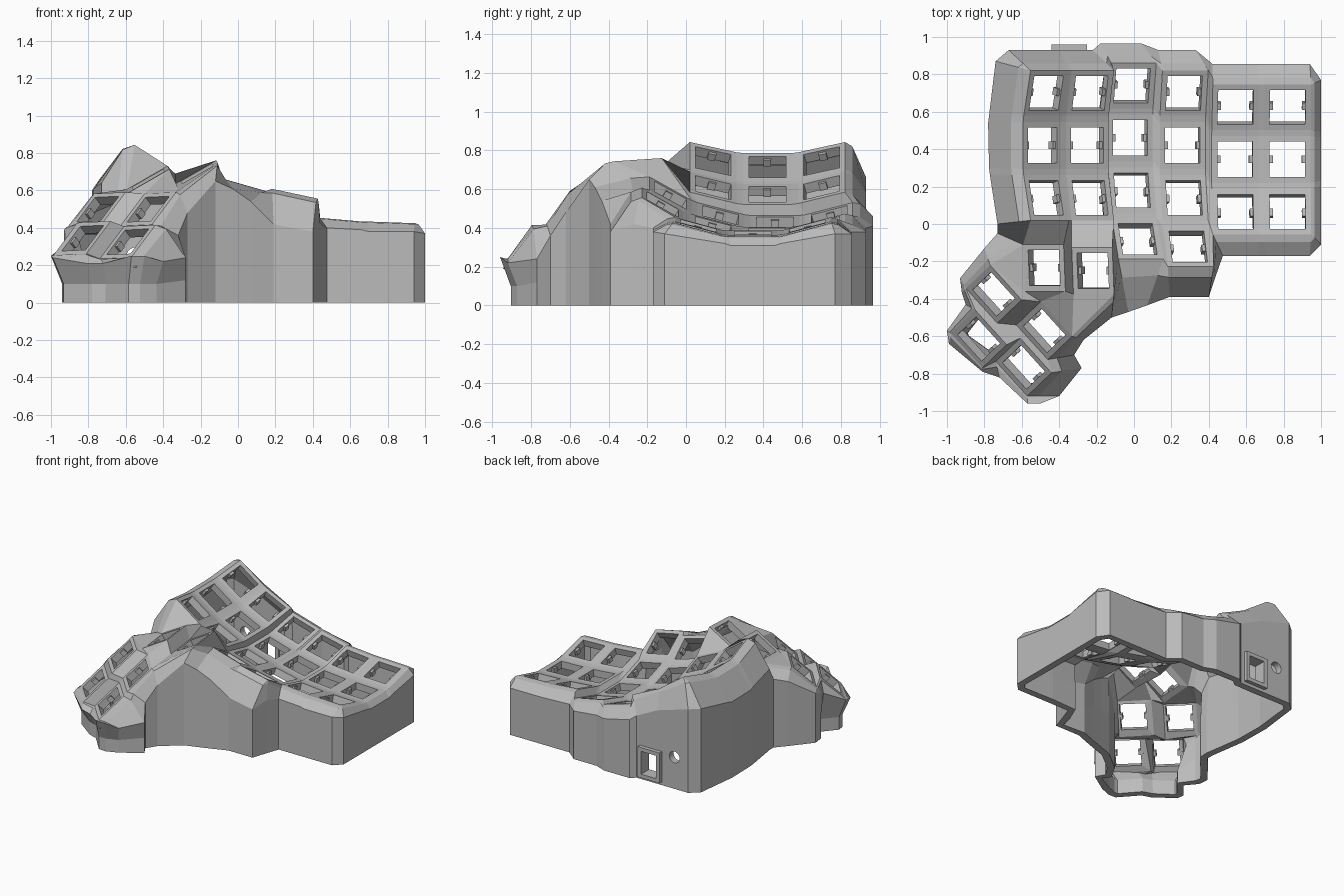
import bpy, bmesh, math
from mathutils import Matrix, Vector

cube = bpy.data.objects.get("Cube")
if cube:
    bpy.data.objects.remove(cube, do_unlink=True)

grey = bpy.data.materials.new("case_grey")
grey.use_nodes = True
GREY = (0.5, 0.5, 0.5, 1)
grey.diffuse_color = GREY
grey.node_tree.nodes["Principled BSDF"].inputs["Base Color"].default_value = GREY

HOLE, PLATE, WALL = 0.095, 0.125, 0.055
RADIUS, STEP = 1.08, math.radians(15)


def finish(bm, name):
    mesh = bpy.data.meshes.new(name)
    bm.to_mesh(mesh)
    bm.free()
    mesh.materials.append(grey)
    ob = bpy.data.objects.new(name, mesh)
    bpy.context.collection.objects.link(ob)
    return ob


def box(bm, frame, centre, size):
    m = frame @ Matrix.Translation(centre) @ Matrix.Diagonal((*size, 1))
    bmesh.ops.create_cube(bm, size=1, matrix=m)


def frame_from(centre, u, v):
    u = Vector(u).normalized()
    n = u.cross(Vector(v)).normalized()
    m = Matrix((u, n.cross(u), n)).transposed().to_4x4()
    m.translation = centre
    return m


# Key frames: curved finger columns (x, y, z, tilt, number of rows)
columns = [
    (-0.49, 0.42, 0.715, 35, 3),
    (-0.25, 0.42, 0.575, 25, 3),
    (-0.02, 0.46, 0.43, 16, 4),
    (0.26, 0.42, 0.38, 12, 4),
    (0.54, 0.345, 0.375, 5, 3),
    (0.82, 0.345, 0.36, 2, 3),
]
frames = {}
for c, (x, y, z, tilt, rows) in enumerate(columns, 1):
    for r in range(1, rows + 1):
        arc = (Matrix.Translation((0, 0, RADIUS))
               @ Matrix.Rotation((2 - r) * STEP, 4, "X")
               @ Matrix.Translation((0, 0, -RADIUS)))
        tilted = Matrix.Rotation(math.radians(tilt), 4, "Y")
        frames[f"{c}{r}"] = Matrix.Translation((x, y, z)) @ tilted @ arc

# Thumb cluster: two upper keys, then two rows of turned keys
upper_u, upper_v = (0.87, 0, 0.5), (0, 1, 0.09)
lower_u, lower_v = (0.67, -0.74, 0.03), (0.53, 0.48, 0.69)
for key, centre in {"A": (-0.48, -0.235, 0.66), "B": (-0.22, -0.25, 0.69)}.items():
    frames[key] = frame_from(centre, upper_u, upper_v)
for key, centre in {"C": (-0.75, -0.375, 0.5), "D": (-0.48, -0.57, 0.5),
                    "E": (-0.83, -0.615, 0.345), "F": (-0.59, -0.765, 0.325)}.items():
    frames[key] = frame_from(centre, lower_u, lower_v)

# Key plates with square openings (corners: 0 front left, then anticlockwise)
shell = bmesh.new()
corner = {}
for key, m in frames.items():
    signs = [(-1, -1), (1, -1), (1, 1), (-1, 1)]
    outer = [shell.verts.new(m @ Vector((a * PLATE, b * PLATE, 0))) for a, b in signs]
    inner = [shell.verts.new(m @ Vector((a * HOLE, b * HOLE, 0))) for a, b in signs]
    for i in range(4):
        j = (i + 1) % 4
        shell.faces.new((outer[i], outer[j], inner[j], inner[i]))
        corner[f"{key}{i}"] = outer[i]


def face(verts):
    verts = list(dict.fromkeys(verts))
    if len(verts) > 2:
        shell.faces.new(verts)


def web(names):
    face([corner[n] for n in names.split()])


# Webs between neighbouring finger keys
for c in range(1, 7):
    for r in range(1, 5):
        k, side, front, diag = f"{c}{r}", f"{c+1}{r}", f"{c}{r+1}", f"{c+1}{r+1}"
        if front in frames:
            web(f"{k}0 {front}3 {front}2 {k}1")
        if k in frames and side in frames:
            web(f"{k}1 {side}0 {side}3 {k}2")
        if front in frames and diag in frames:
            web(f"{k}1 {front}2 {diag}3 {side}0")

# Webs joining the thumb cluster and the longer columns
for names in (
    "431 442 441 530", "231 343 330", "231 B2 343", "343 B2 B1 340",
    "130 A3 A2 131", "131 A2 B3 230", "230 B3 B2 231", "A1 B0 B3 A2",
    "A0 D3 A1", "A1 D3 D2 B0", "B0 D2 B1", "A0 C2 D3", "A0 C3 C2", "A3 C3 A0",
    "C2 C1 D0 D3", "C0 E3 E2 C1", "D0 F3 F2 D1", "C1 E2 F3 D0", "E2 E1 F0 F3",
):
    web(names)

# Outer wall: plate corner, then shoulder position
back_rim = [
    ("113", -0.74, 0.87, 0.66), ("113", -0.67, 0.93, 0.66), ("112", -0.40, 0.93, 0.58),
    ("213", -0.36, 0.93, 0.56), ("212", -0.22, 0.93, 0.49), ("313", -0.18, 0.965, 0.46),
    ("312", 0.04, 0.965, 0.41), ("413", 0.13, 0.93, 0.40), ("412", 0.33, 0.93, 0.38),
    ("513", 0.42, 0.855, 0.38), ("512", 0.66, 0.855, 0.37), ("613", 0.70, 0.855, 0.37),
    ("612", 0.94, 0.855, 0.37), ("612", 1, 0.77, 0.37),
]
front_rim = [
    ("611", 1, 0.49, 0.32), ("622", 1, 0.46, 0.31), ("621", 1, 0.23, 0.31),
    ("632", 1, 0.20, 0.32), ("631", 1, -0.11, 0.37), ("631", 0.94, -0.17, 0.38),
    ("630", 0.70, -0.17, 0.38), ("531", 0.66, -0.17, 0.39), ("530", 0.475, -0.17, 0.40),
    ("441", 0.44, -0.27, 0.42), ("441", 0.40, -0.39, 0.38), ("440", 0.19, -0.39, 0.42),
    ("341", 0.07, -0.435, 0.54), ("340", -0.03, -0.47, 0.61), ("B1", -0.12, -0.50, 0.65),
]
thumb_rim = [
    ("D2", -0.27, -0.62, 0.48), ("D1", -0.32, -0.70, 0.36), ("F2", -0.28, -0.77, 0.24),
    ("F1", -0.40, -0.92, 0.22), ("F1", -0.50, -0.96, 0.25), ("F1", -0.57, -0.96, 0.25),
    ("F0", -0.72, -0.82, 0.21), ("E1", -0.81, -0.79, 0.21), ("E0", -0.99, -0.64, 0.24),
    ("E0", -1, -0.57, 0.25), ("E3", -0.90, -0.43, 0.33), ("C0", -0.92, -0.37, 0.36),
    ("C0", -0.93, -0.29, 0.39), ("C3", -0.80, -0.13, 0.51), ("A3", -0.73, -0.05, 0.54),
    ("130", -0.73, 0, 0.64), ("133", -0.77, 0.26, 0.61), ("120", -0.775, 0.30, 0.60),
    ("123", -0.78, 0.54, 0.60), ("110", -0.775, 0.58, 0.61),
]
strands = []
for name, x, y, z in back_rim + front_rim + thumb_rim:
    top, shoulder = corner[name], Vector((x, y, z))
    lip = top.co.lerp(shoulder, 0.35)
    lip.z = top.co.z + 0.12 * (z - top.co.z)
    foot, knee = shoulder.copy(), z / 2
    if name[0] in "EF" and name != "F2":   # thumb walls tuck inward below the shoulder
        inward = Vector((-0.67, -0.55, 0)) - Vector((x, y, 0))
        foot += inward.normalized() * 0.06
        knee = 0.1
    low = (foot.x, foot.y, knee)
    floor = (foot.x, foot.y, 0)
    strands.append([top] + [shell.verts.new(p) for p in (lip, shoulder, low, floor)])
for i, a in enumerate(strands):
    b = strands[(i + 1) % len(strands)]
    for k in range(4):
        face((a[k], b[k], b[k + 1], a[k + 1]))

bmesh.ops.recalc_face_normals(shell, faces=shell.faces)
shell.faces.ensure_lookup_table()
if shell.faces[0].normal.z < 0:
    bmesh.ops.reverse_faces(shell, faces=shell.faces)
case = finish(shell, "case_shell")
solid = case.modifiers.new("thickness", "SOLIDIFY")
solid.thickness, solid.offset = WALL, -1

# Cable openings cut through the back wall
PORT = Vector((-0.345, 0.91, 0.145))
cut = bmesh.new()
box(cut, Matrix(), PORT, (0.13, 0.3, 0.18))
round_hole = Matrix.Translation((-0.55, 0.91, 0.25)) @ Matrix.Rotation(math.pi / 2, 4, "X")
bmesh.ops.create_cone(cut, cap_ends=True, segments=24, radius1=0.045, radius2=0.045,
                      depth=0.3, matrix=round_hole)
cutter = finish(cut, "port_cutter")
cutter.hide_render = True
boolean = case.modifiers.new("ports", "BOOLEAN")
boolean.operation, boolean.object, boolean.solver = "DIFFERENCE", cutter, "FLOAT"
bpy.context.view_layer.objects.active = case
for mod in ("thickness", "ports"):
    bpy.ops.object.modifier_apply(modifier=mod)
bpy.data.objects.remove(cutter, do_unlink=True)

# Raised frame around the square port
bars = bmesh.new()
for s in (-1, 1):
    box(bars, Matrix(), PORT + Vector((s * 0.08, 0, 0)), (0.03, 0.1, 0.24))
    box(bars, Matrix(), PORT + Vector((0, 0, s * 0.105)), (0.13, 0.1, 0.03))
finish(bars, "port_frame")

# Small retaining nubs on both sides of every opening
nubs = bmesh.new()
for m in frames.values():
    for s in (-1, 1):
        box(nubs, m, (s * HOLE, 0, -0.032), (0.035, 0.04, 0.04))
finish(nubs, "switch_nubs")
